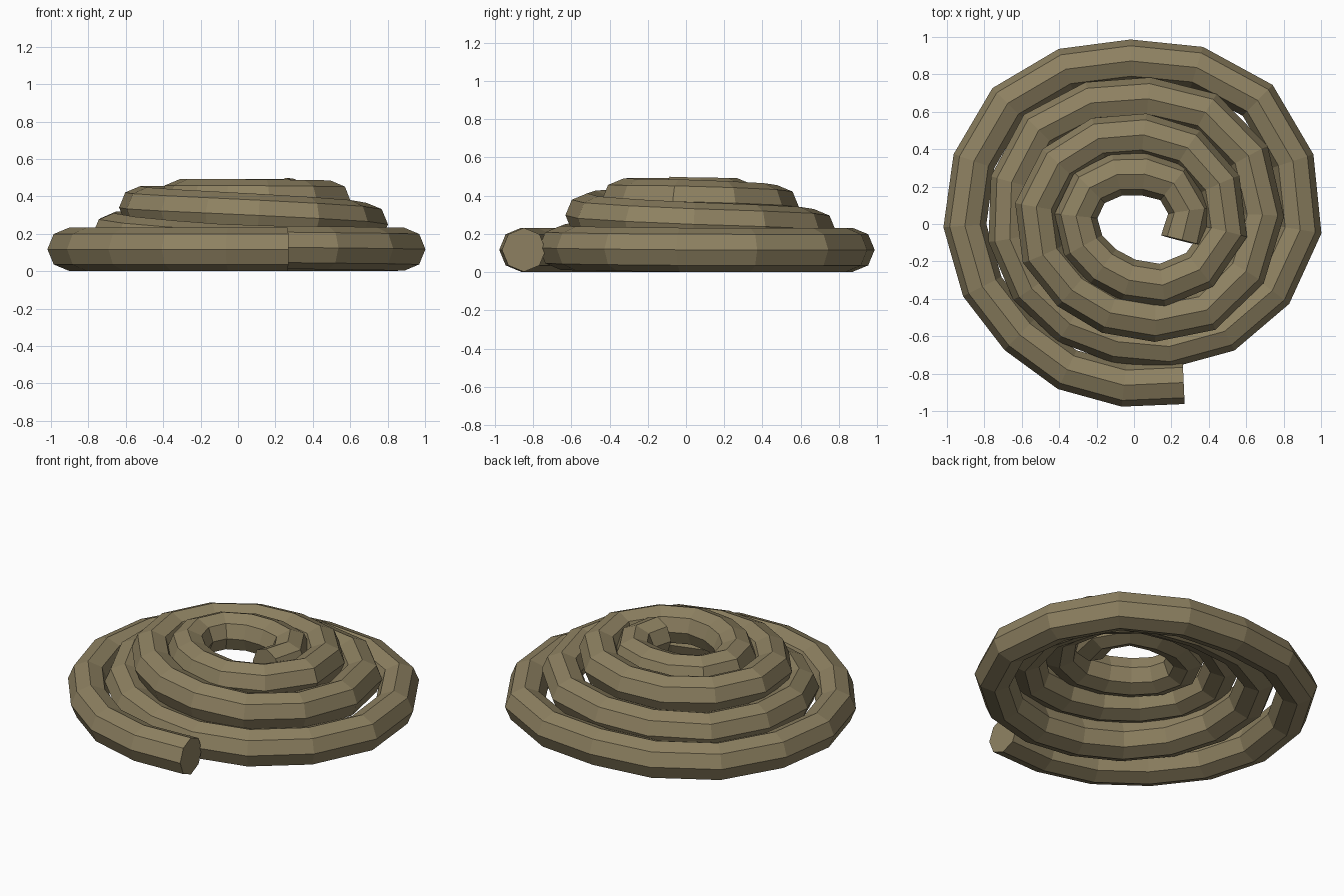
import bpy
from math import sin, cos, radians

if "Cube" in bpy.data.objects:
    bpy.data.objects.remove(bpy.data.objects["Cube"])

R = 0.115            # rope radius
START, END = -17.4, 1369.0   # clockwise sweep in degrees from the front
STEPS = 52

# Outer rim radius at every 45 degrees (from -45), one row per turn
RIM = [1.04,
       0.98, 0.965, 1.02, 1.05, 0.985, 1.05, 1.01, 0.88,
       0.75, 0.75, 0.79, 0.83, 0.78, 0.84, 0.80, 0.73,
       0.61, 0.60, 0.65, 0.63, 0.59, 0.62, 0.62, 0.52,
       0.42, 0.39, 0.43, 0.42, 0.375, 0.42, 0.42, 0.34]

# Centre height at every quarter turn (from -90)
HEIGHT = [0.117, 0.117, 0.117, 0.117, 0.117,
          0.13, 0.20, 0.212, 0.252,
          0.305, 0.34, 0.338, 0.37,
          0.377, 0.377, 0.377, 0.38, 0.40]


def sample(keys, pos):
    """Linear interpolation between evenly spaced keys."""
    i = int(pos)
    return keys[i] + (keys[i + 1] - keys[i]) * (pos - i)


# Spiral centre line, with longer segments towards the tight top turn
path = []
for k in range(STEPS + 1):
    u = k / STEPS
    t = START + (END - START) * (0.78 * u + 0.22 * u * u)
    r = sample(RIM, t / 45 + 1) - R
    a = radians(t)
    path.append((-r * sin(a), -r * cos(a), sample(HEIGHT, t / 90 + 1)))

# Eight-sided rope swept along the spiral
curve = bpy.data.curves.new("coiled_rope", 'CURVE')
curve.dimensions = '3D'
curve.twist_mode = 'Z_UP'
curve.bevel_depth = R
curve.bevel_resolution = 2
curve.use_fill_caps = True
spline = curve.splines.new('POLY')
spline.points.add(len(path) - 1)
for point, co in zip(spline.points, path):
    point.co = (*co, 1)
spline.use_smooth = False
rope = bpy.data.objects.new("coiled_rope", curve)
bpy.context.collection.objects.link(rope)

# Turn the sweep into a flat-shaded mesh
bpy.context.view_layer.objects.active = rope
rope.select_set(True)
bpy.ops.object.convert(target='MESH')
rope = bpy.context.object
bpy.ops.object.shade_flat()

mat = bpy.data.materials.new("rope_tan")
mat.diffuse_color = (0.27, 0.22, 0.12, 1)
mat.use_nodes = True
mat.node_tree.nodes["Principled BSDF"].inputs["Base Color"].default_value = mat.diffuse_color
rope.data.materials.clear()
rope.data.materials.append(mat)
